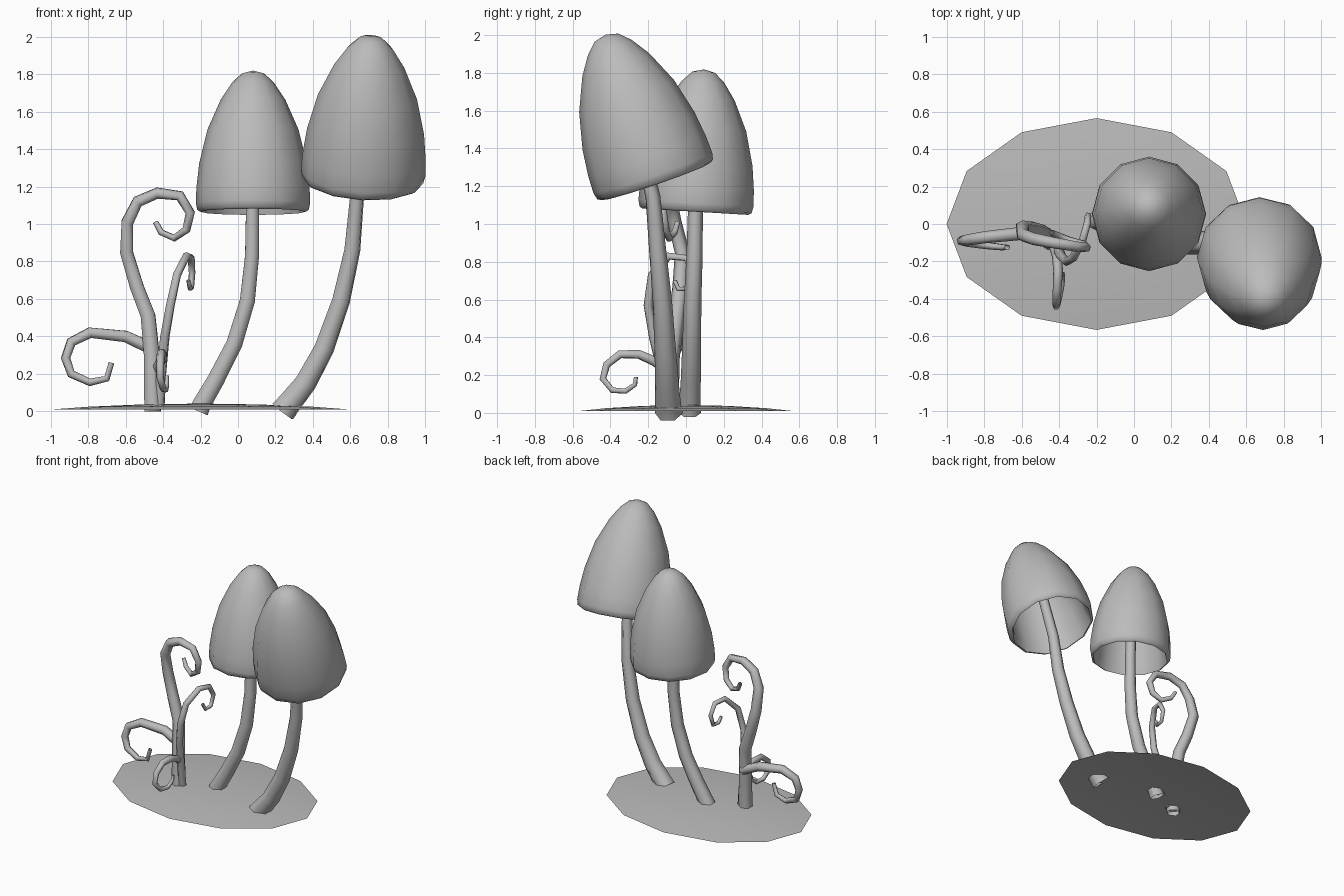
import bpy, bmesh, math
from mathutils import Matrix, Vector

cube = bpy.data.objects.get("Cube")
if cube:
    bpy.data.objects.remove(cube, do_unlink=True)

grey = bpy.data.materials.new("plain grey")
grey.use_nodes = True
COLOUR = (0.5, 0.5, 0.5, 1)
grey.diffuse_color = COLOUR
grey.node_tree.nodes["Principled BSDF"].inputs["Base Color"].default_value = COLOUR


def finish(obj, angle):
    """Give an object its colour and smooth shading."""
    obj.data.materials.clear()
    obj.data.materials.append(grey)
    bpy.ops.object.select_all(action="DESELECT")
    obj.select_set(True)
    bpy.context.view_layer.objects.active = obj
    bpy.ops.object.shade_smooth_by_angle(angle=math.radians(angle))


def lathe(name, profile, sides, matrix, angle=60):
    """Spin a (radius, height) profile around z; zero radius makes a pole."""
    bm = bmesh.new()
    rings = []
    for r, z in profile:
        count = sides if r else 1
        rings.append([bm.verts.new((r * math.cos(math.tau * i / sides),
                                    r * math.sin(math.tau * i / sides), z))
                      for i in range(count)])
    for a, b in zip(rings, rings[1:]):
        for i in range(sides):
            j = (i + 1) % sides
            corners = [a[i % len(a)], a[j % len(a)], b[j % len(b)], b[i % len(b)]]
            bm.faces.new(list(dict.fromkeys(corners)))
    mesh = bpy.data.meshes.new(name)
    bm.to_mesh(mesh)
    bm.free()
    obj = bpy.data.objects.new(name, mesh)
    bpy.context.collection.objects.link(obj)
    obj.matrix_world = matrix
    finish(obj, angle)


def tube(name, points, start, end, resolution=1):
    """Sweep a tapering round section along a path."""
    curve = bpy.data.curves.new(name, "CURVE")
    curve.dimensions = "3D"
    curve.bevel_depth = 1
    curve.bevel_resolution = resolution
    spline = curve.splines.new("POLY")
    spline.points.add(len(points) - 1)
    for i, (point, co) in enumerate(zip(spline.points, points)):
        t = i / (len(points) - 1)
        point.co = (*co, 1)
        point.radius = start + (end - start) * t
    obj = bpy.data.objects.new(name, curve)
    bpy.context.collection.objects.link(obj)
    bpy.ops.object.select_all(action="DESELECT")
    obj.select_set(True)
    bpy.context.view_layer.objects.active = obj
    bpy.ops.object.convert(target="MESH")
    finish(bpy.context.object, 70)


# Ground: a shallow oval dome
lathe("ground_mound", [(1, 0.01), (0.75, 0.025), (0.4, 0.037), (0, 0.042)], 12,
      Matrix.Translation((-0.2, 0, 0)) @ Matrix.Diagonal((0.8, 0.565, 1, 1)))

# Caps: hollow bells with a rounded lip, leaning along an axis
BELL = [(0, 0.66), (0.1, 0.62), (0.19, 0.46), (0.245, 0.25), (0.265, 0.05), (0.28, 0.0),
        (0.297, 0.01), (0.305, 0.045), (0.302, 0.13), (0.287, 0.26), (0.243, 0.44),
        (0.172, 0.6), (0.112, 0.69), (0.06, 0.74), (0, 0.755)]
for name, base, axis, size in [
        ("short_cap", (0.08, 0.05, 1.065), (0, 0.06, 1), 1.0),
        ("tall_cap", (0.665, -0.16, 1.225), (0.055, -0.325, 0.95), 1.09)]:
    lean = Vector((0, 0, 1)).rotation_difference(Vector(axis)).to_matrix().to_4x4()
    lathe(name, BELL, 12, Matrix.Translation(base) @ lean @ Matrix.Scale(size, 4))

# Mushroom stems
tube("short_stem", [(-0.21, 0.02, 0), (-0.19, 0.02, 0.045), (-0.12, 0.025, 0.165),
                    (-0.02, 0.03, 0.36), (0.05, 0.035, 0.59), (0.075, 0.045, 0.83),
                    (0.077, 0.05, 1.08), (0.08, 0.08, 1.75)], 0.06, 0.036)
tube("tall_stem", [(0.24, -0.09, 0), (0.275, -0.095, 0.045), (0.36, -0.1, 0.15),
                   (0.46, -0.11, 0.335), (0.55, -0.125, 0.59), (0.61, -0.15, 0.86),
                   (0.635, -0.175, 1.145), (0.69, -0.36, 1.9)], 0.075, 0.034)

# Curling tendrils
tube("tall_tendril", [(-0.455, -0.09, 0), (-0.46, -0.08, 0.3), (-0.48, -0.05, 0.51),
                      (-0.54, -0.03, 0.665), (-0.595, -0.02, 0.85), (-0.59, -0.06, 1.01),
                      (-0.535, -0.08, 1.12), (-0.43, -0.1, 1.165), (-0.31, -0.12, 1.15),
                      (-0.255, -0.125, 1.06), (-0.275, -0.11, 0.97), (-0.34, -0.09, 0.925),
                      (-0.41, -0.06, 0.955), (-0.44, -0.045, 1.01)], 0.05, 0.015)
tube("side_tendril", [(-0.45, -0.06, 0.33), (-0.6, -0.05, 0.4), (-0.79, -0.07, 0.42),
                      (-0.89, -0.085, 0.37), (-0.92, -0.09, 0.285), (-0.89, -0.1, 0.2),
                      (-0.79, -0.115, 0.155), (-0.7, -0.125, 0.175), (-0.675, -0.125, 0.26)],
     0.038, 0.015)
tube("front_tendril", [(-0.43, -0.1, 0.23), (-0.41, -0.17, 0.275), (-0.405, -0.25, 0.31),
                       (-0.41, -0.35, 0.31), (-0.415, -0.42, 0.255), (-0.415, -0.44, 0.18),
                       (-0.4, -0.39, 0.12), (-0.385, -0.32, 0.115), (-0.38, -0.27, 0.15),
                       (-0.38, -0.265, 0.19)], 0.03, 0.011)
tube("thin_tendril", [(-0.42, -0.09, 0.03), (-0.41, -0.12, 0.2), (-0.39, -0.17, 0.4),
                      (-0.36, -0.2, 0.57), (-0.325, -0.18, 0.73), (-0.275, -0.09, 0.83),
                      (-0.25, 0.0, 0.82), (-0.245, 0.045, 0.74), (-0.25, 0.02, 0.66),
                      (-0.255, -0.04, 0.655), (-0.265, -0.06, 0.7)], 0.03, 0.012)
